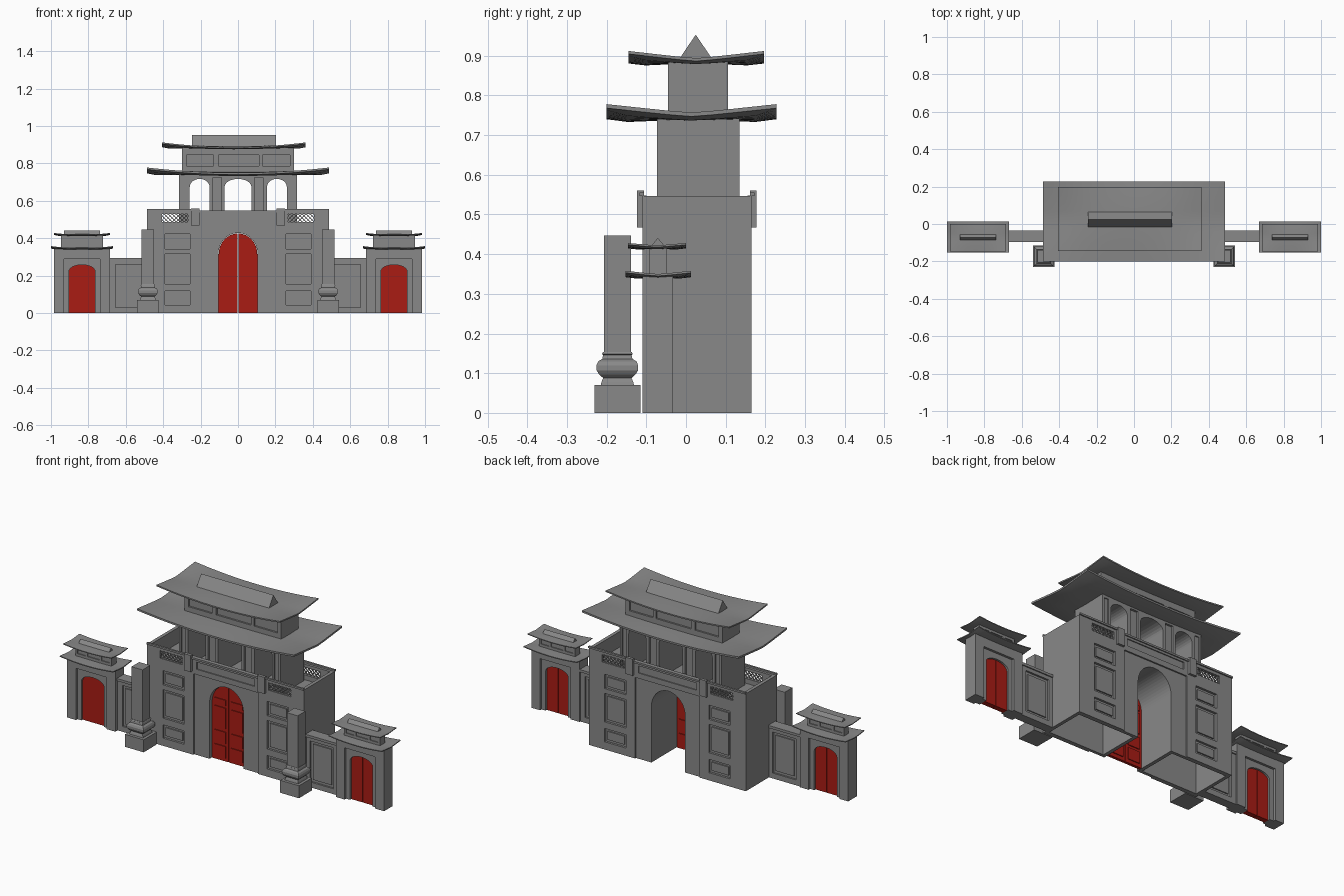
import bpy, bmesh, math

if "Cube" in bpy.data.objects:
    bpy.data.objects.remove(bpy.data.objects["Cube"])

red = bpy.data.materials.new("red_paint")
red.diffuse_color = (0.40, 0.012, 0.007, 1)
red.use_nodes = True
red.node_tree.nodes["Principled BSDF"].inputs["Base Color"].default_value = red.diffuse_color
stone = bpy.data.materials.new("dark_stone")
stone.diffuse_color = (0.25, 0.25, 0.25, 1)
stone.use_nodes = True
stone.node_tree.nodes["Principled BSDF"].inputs["Base Color"].default_value = stone.diffuse_color


def finish(name, bm, mat=None, smooth=False):
    bmesh.ops.recalc_face_normals(bm, faces=bm.faces[:])
    me = bpy.data.meshes.new(name)
    bm.to_mesh(me)
    bm.free()
    ob = bpy.data.objects.new(name, me)
    bpy.context.collection.objects.link(ob)
    me.materials.append(mat or stone)
    if smooth:
        activate(ob)
        bpy.ops.object.shade_smooth_by_angle(angle=math.radians(30))
    return ob


def activate(ob):
    bpy.ops.object.select_all(action='DESELECT')
    ob.select_set(True)
    bpy.context.view_layer.objects.active = ob


def prism(name, pts, a0, a1, mat=None, axis='y'):
    """Extrude a 2D outline along y (points are x,z) or x (points are y,z)."""
    bm = bmesh.new()
    place = (lambda p, a: (p[0], a, p[1])) if axis == 'y' else (lambda p, a: (a, p[0], p[1]))
    r0 = [bm.verts.new(place(p, a0)) for p in pts]
    r1 = [bm.verts.new(place(p, a1)) for p in pts]
    bm.faces.new(r0)
    bm.faces.new(r1)
    n = len(pts)
    for i in range(n):
        bm.faces.new((r0[i], r0[(i + 1) % n], r1[(i + 1) % n], r1[i]))
    return finish(name, bm, mat)


def box(name, x, y, z, mat=None):
    x = sorted(x)
    return prism(name, [(x[0], z[0]), (x[1], z[0]), (x[1], z[1]), (x[0], z[1])], *y, mat)


def cut(ob, cutter):
    m = ob.modifiers.new("cut", 'BOOLEAN')
    m.operation, m.solver, m.object = 'DIFFERENCE', 'EXACT', cutter
    activate(ob)
    bpy.ops.object.modifier_apply(modifier=m.name)
    bpy.data.objects.remove(cutter)


def arch(cx, hw, z0, spring, rise, n=16, a0=0, a1=180):
    """Round-headed outline; a0/a1 pick the whole arch or one half."""
    curve = []
    for i in range(n + 1):
        t = math.radians(a0 + (a1 - a0) * i / n)
        curve.append((cx + hw * math.cos(t), spring + rise * math.sin(t)))
    return [(curve[0][0], z0)] + curve + [(curve[-1][0], z0)]


def panel(ob, x, z, yf, yb, d=0.012, raised=0.014):
    """Sunken panel with a raised field on the front and back faces."""
    x = sorted(x)
    for y, s in ((yf, 1), (yb, -1)):
        cut(ob, box("cutter", x, sorted((y - s * .05, y + s * d)), z))
        if raised:
            box("panel_field", (x[0] + raised, x[1] - raised),
                sorted((y + s * d * .4, y + s * (d + .002))), (z[0] + raised, z[1] - raised))


def roof(name, cx, cy, hx, hy, z0, lift, crown, th, nu=20, nv=8):
    """Thin sweeping roof with upturned corners and a thinner eave edge."""
    bm = bmesh.new()
    top, bot = [], []
    for i in range(nu + 1):
        u = 2 * i / nu - 1
        tr, br = [], []
        for j in range(nv + 1):
            v = 2 * j / nv - 1
            z = z0 + crown * (1 - v * v) + lift * u * u * abs(v) ** 1.3
            t = th * .5 if i in (0, nu) or j in (0, nv) else th
            tr.append(bm.verts.new((cx + hx * u, cy + hy * v, z)))
            br.append(bm.verts.new((cx + hx * u, cy + hy * v, z - t)))
        top.append(tr)
        bot.append(br)
    for g in (top, bot):
        for i in range(nu):
            for j in range(nv):
                bm.faces.new((g[i][j], g[i + 1][j], g[i + 1][j + 1], g[i][j + 1]))
    for i in range(nu):
        for j in (0, nv):
            bm.faces.new((top[i][j], top[i + 1][j], bot[i + 1][j], bot[i][j]))
    for j in range(nv):
        for i in (0, nu):
            bm.faces.new((top[i][j], top[i][j + 1], bot[i][j + 1], bot[i][j]))
    return finish(name, bm, smooth=True)


def ridge(name, x, y, z):
    prism(name, [(y[0], z[0]), (y[1], z[0]), ((y[0] + y[1]) / 2, z[1])], *x, axis='x')


def lattice(name, x0, x1, z0, z1, y0, y1, step, w=.0024):
    """Crossed diagonal bars clipped to a rectangle."""
    h = z1 - z0
    k = -h + step / 2
    while k < x1 - x0:
        a, b = max(0, -k), min(h, x1 - x0 - k)
        if b - a > .004:
            for flip in (0, 1):
                za, zb = (z1 - a, z1 - b) if flip else (z0 + a, z0 + b)
                xa, xb = x0 + k + a, x0 + k + b
                prism(name, [(xa - w, za), (xa + w, za), (xb + w, zb), (xb - w, zb)], y0, y1)
        k += step


# Main gatehouse: hollow shell with a sunken deck and a through arch
YF, YB = -.11, .165
body = box("gatehouse_body", (-.487, .487), (YF, YB), (0, .547))
cut(body, box("cutter", (-.468, .468), (-.092, .147), (.46, .7)))
for s in (-1, 1):
    cut(body, box("cutter", (s * .125, s * .468), (-.085, .14), (-.1, .448)))
for y in ((-.2, YF + .008), (YB - .008, .3)):
    cut(body, box("cutter", (-.2, .2), y, (-.1, .455)))
cut(body, prism("cutter", arch(0, .105, -.1, .315, .113, 24), -.3, .3))
panel(body, (-.18, .18), (.485, .525), YF, YB, .006, 0)
for y in ((-.116, -.1), (.155, .171)):
    box("centre_coping", (-.207, .207), y, (.537, .5475))
for s in (-1, 1):
    for z in ((.043, .118), (.155, .315), (.342, .422)):
        panel(body, (s * .257, s * .39), z, YF, YB)
    # Parapet grilles and posts
    cut(body, box("cutter", (s * .267, s * .406), (-.3, .3), (.487, .53)))
    xs = sorted((s * .267, s * .406))
    for y in ((-.107, -.1), (.155, .162)):
        lattice("parapet_grille", *xs, .487, .53, *y, .0215)
    for y in ((-.124, -.106), (.161, .178)):
        box("parapet_post", (s * .207, s * .25), y, (.467, .56))
    for y in ((-.117, -.106), (.161, .172)):
        box("parapet_coping", (s * .25, s * .487), y, (.546, .556))

# Main door leaves with raised panels
for s in (-1, 1):
    leaf = arch(s * .002, s * .101, 0, .315, .11, 16, 0, 90)
    prism("main_door_leaf", leaf, -.082, -.066, red)
    for z in ((.02, .085), (.1, .165), (.185, .3), (.315, .345)):
        box("door_panel", (s * .016, s * .088), (-.087, -.061), z, red)

# Open pavilion storey
PF, PB = -.073, .135
hall = box("pavilion_storey", (-.315, .315), (PF, PB), (.46, .745))
for cx, hw in ((-.205, .053), (0, .072), (.208, .053)):
    cut(hall, prism("cutter", arch(cx, hw, .47, .674, .043, 12), -.3, .3))
for s in (-1, 1):
    panel(hall, (s * .088, s * .135), (.5, .725), PF, PB, .012, 0)
    panel(hall, (s * .276, s * .302), (.5, .725), PF, PB, .006, 0)
roof("lower_main_roof", 0, .014, .487, .214, .75, .028, .007, .02)

# Attic storey, top roof and ridge
attic = box("attic_storey", (-.3, .3), (-.045, .106), (.745, .888))
for x in ((-.276, -.13), (-.104, .112), (.13, .278)):
    panel(attic, x, (.786, .846), -.045, .106, .01, 0)
roof("upper_main_roof", -.022, .026, .383, .171, .888, .024, .006, .015)
ridge("main_ridge", (-.246, .203), (-.017, .066), (.892, .953))


# Square front columns with moulded pedestals
def column(cx, cy):
    prof = [(0, .058), (.07, .058), (.07, .042), (.078, .04), (.088, .036), (.097, .046),
            (.107, .052), (.12, .0525), (.13, .048), (.136, .038), (.146, .036),
            (.148, .039), (.154, .036), (.154, .034), (.447, .034)]
    bm = bmesh.new()
    rings = [[bm.verts.new((cx + a * r, cy + b * r, z))
              for a, b in ((-1, -1), (1, -1), (1, 1), (-1, 1))] for z, r in prof]
    for p, q in zip(rings, rings[1:]):
        for i in range(4):
            bm.faces.new((p[i], p[i - 1], q[i - 1], q[i]))
    bm.faces.new(rings[0])
    bm.faces.new(rings[-1])
    finish("front_column", bm)


for s in (-1, 1):
    column(s * .482, -.173)
    # Linking walls
    wall = box("link_wall", (s * .48, s * .69), (-.09, -.04), (0, .282))
    panel(wall, (s * .51, s * .655), (.03, .26), -.09, -.04, .01, .015)
    box("link_wall_coping", (s * .48, s * .69), (-.097, -.034), (.28, .294))

    # Side gates
    c = s * .834
    gate = box("side_gate_body", (c - .15, c + .15), (-.11, -.033), (0, .346))
    for y in ((-.3, -.097), (-.046, .3)):
        cut(gate, box("cutter", (c - .095, c + .095), y, (-.1, .29)))
    cut(gate, prism("cutter", arch(c, .07, -.1, .222, .036, 12), -.3, .3))
    for k in (-1, 1):
        prism("side_door_leaf", arch(c + k * .001, k * .069, 0, .222, .036, 8, 0, 90),
              -.086, -.057, red)
    roof("side_lower_roof", c, -.07, .166, .083, .347, .011, .003, .01, 14, 6)
    loft = box("side_gate_attic", (c - .112, c + .112), (-.092, -.048), (.34, .419))
    for x in ((-.1, -.05), (-.037, .037), (.05, .1)):
        panel(loft, (c + x[0], c + x[1]), (.365, .4), -.092, -.048, .005, 0)
    roof("side_upper_roof", c, -.073, .15, .073, .419, .009, .003, .009, 14, 6)
    ridge("side_ridge", (c - .095, c + .095), (-.09, -.052), (.418, .441))
